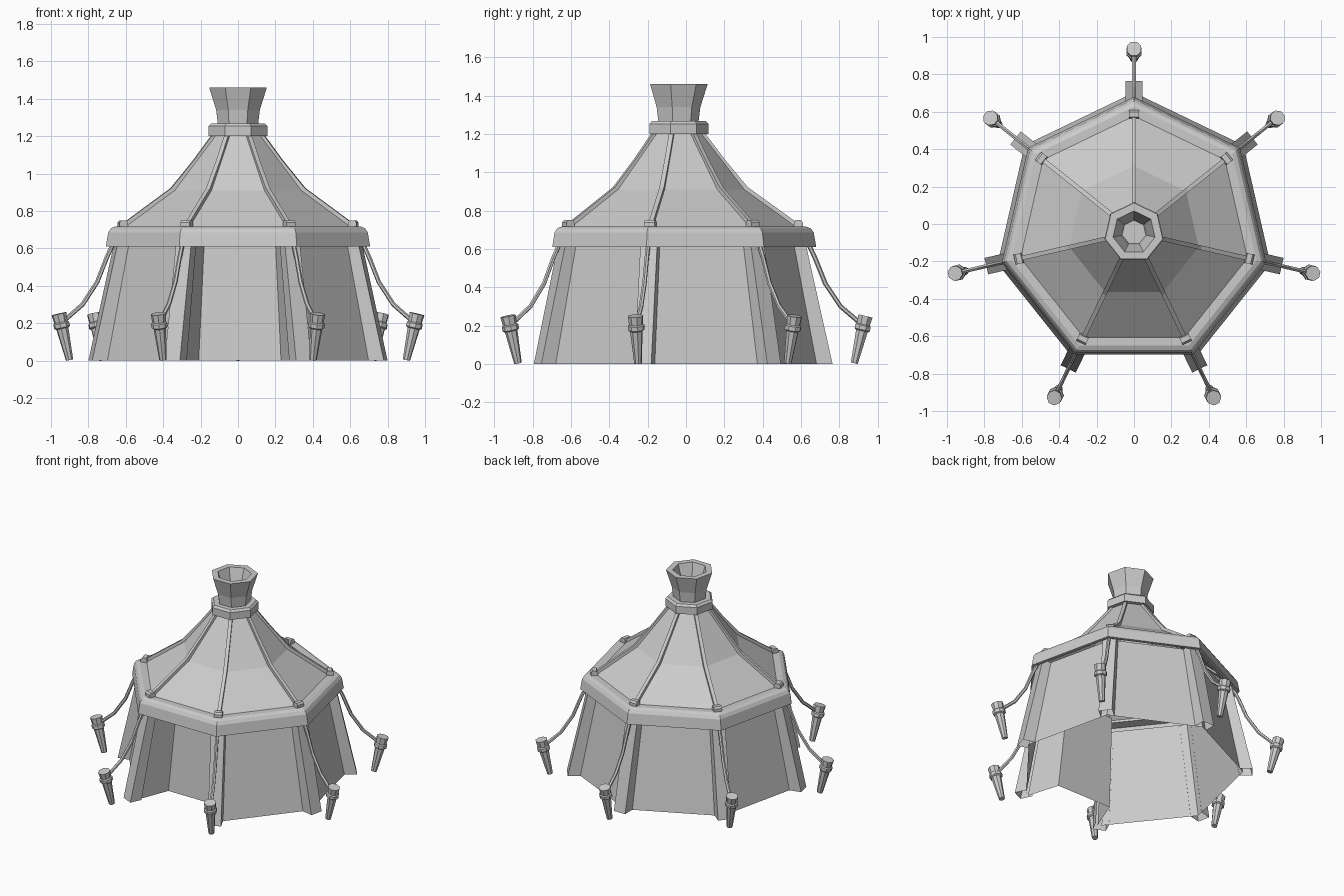
import bpy, math
from mathutils import Vector

if "Cube" in bpy.data.objects:
    bpy.data.objects.remove(bpy.data.objects["Cube"])

CY = -0.045          # centre of the seven-sided plan
N = 7
ANG = [math.pi / 2 + i * 2 * math.pi / N for i in range(N)]


def make(name, verts, faces):
    me = bpy.data.meshes.new(name)
    me.from_pydata([tuple(v) for v in verts], [], faces)
    me.update()
    ob = bpy.data.objects.new(name, me)
    bpy.context.collection.objects.link(ob)
    return ob


def polar(a, r, side, z):
    """Point at distance r along angle a, shifted sideways."""
    return (r * math.cos(a) - side * math.sin(a),
            CY + r * math.sin(a) + side * math.cos(a), z)


def lathe(name, prof, closed=False, floor=False):
    """Seven-sided turned form from (radius, z) points."""
    k = len(prof)
    verts = [polar(a, r, 0, z) for a in ANG for r, z in prof]
    faces = []
    for i in range(N):
        j = (i + 1) % N
        for p in range(k if closed else k - 1):
            q = (p + 1) % k
            faces.append((i * k + p, j * k + p, j * k + q, i * k + q))
    if floor:
        faces.append([i * k + k - 1 for i in range(N)])
    return make(name, verts, faces)


def radial_strip(name, a, prof, w, open_end=False):
    """Box strip: pairs of outer / inner (r, z) points, swept along the profile."""
    verts, faces = [], []
    for (ro, zo), (ri, zi) in prof:
        verts += [polar(a, ro, -w, zo), polar(a, ro, w, zo),
                  polar(a, ri, w, zi), polar(a, ri, -w, zi)]
    for s in range(len(prof) - 1):
        b = s * 4
        for e in range(4):
            f = (e + 1) % 4
            if open_end and e == 2:      # channel: leave the inner side open
                continue
            faces.append((b + e, b + f, b + 4 + f, b + 4 + e))
    e = len(verts) - 4
    if not open_end:
        faces += [(3, 2, 1, 0), (e, e + 1, e + 2, e + 3)]
    return make(name, verts, faces)


def tube(name, pts, radii, sides):
    """Capped tube through points that lie in one upright plane."""
    pts = [Vector(p) for p in pts]
    verts, faces = [], []
    for i, p in enumerate(pts):
        d = (pts[min(i + 1, len(pts) - 1)] - pts[max(i - 1, 0)]).normalized()
        out = Vector((p.x, p.y - CY, 0)).normalized()
        u = out.cross(Vector((0, 0, 1))).normalized()
        v = d.cross(u)
        for s in range(sides):
            t = 2 * math.pi * (s + 0.5) / sides
            verts.append(p + (u * math.cos(t) + v * math.sin(t)) * radii[i])
    for i in range(len(pts) - 1):
        for s in range(sides):
            t = (s + 1) % sides
            b = i * sides
            faces.append((b + s, b + t, b + sides + t, b + sides + s))
    faces.append(list(range(sides))[::-1])
    faces.append([len(verts) - sides + s for s in range(sides)])
    return make(name, verts, faces)


# Roof cloth, eave band, top collar and smoke vent
lathe("roof", [(0.625, 0.715), (0.355, 0.91), (0.125, 1.21)])
lathe("eave_band", [(0.725, 0.61), (0.712, 0.685), (0.697, 0.707), (0.672, 0.717),
                    (0.61, 0.717), (0.61, 0.70), (0.675, 0.69), (0.70, 0.61)],
      closed=True)
lathe("collar", [(0.12, 1.20), (0.162, 1.20), (0.162, 1.253), (0.148, 1.267),
                 (0.10, 1.267)])
lathe("smoke_vent", [(0.11, 1.26), (0.12, 1.34), (0.158, 1.46), (0.115, 1.46),
                     (0.075, 1.34), (0.065, 1.28)], floor=True)

# Wall panels on every side but the front
WB, WT, ZT = 0.748, 0.627, 0.64
for i in range(N):
    a, b = ANG[i], ANG[(i + 1) % N]
    if math.sin(a + math.pi / N) < -0.99:
        continue
    make("wall_panel", [polar(a, WB, 0, 0), polar(b, WB, 0, 0),
                        polar(b, WT, 0, ZT), polar(a, WT, 0, ZT)], [(0, 1, 2, 3)])

# Recessed front entrance: two side flaps and a back panel
make("entrance",
     [(-0.30, -0.73, 0), (-0.21, -0.50, 0), (0.23, -0.50, 0), (0.30, -0.73, 0),
      (-0.25, -0.62, ZT), (-0.18, -0.44, ZT), (0.20, -0.44, ZT), (0.25, -0.62, ZT)],
     [(0, 1, 5, 4), (1, 2, 6, 5), (2, 3, 7, 6)])

for a in ANG:
    # Leaning corner post, a channel closed by the walls behind it
    radial_strip("corner_post", a, [((0.81, 0), (0.725, 0)),
                                    ((0.667, ZT), (0.605, ZT))], 0.045, True)
    # Roof rib and its clip at the eave
    radial_strip("roof_rib", a, [((0.635, 0.73), (0.62, 0.70)),
                                 ((0.368, 0.922), (0.345, 0.90)),
                                 ((0.245, 1.07), (0.225, 1.06)),
                                 ((0.14, 1.21), (0.115, 1.20))], 0.012)
    radial_strip("rib_clip", a, [((0.655, 0.705), (0.61, 0.705)),
                                 ((0.655, 0.737), (0.61, 0.737)),
                                 ((0.645, 0.75), (0.617, 0.75))], 0.027)
    # Slack guy rope
    rope = [(0.68, 0.635), (0.72, 0.55), (0.772, 0.42), (0.852, 0.30), (0.96, 0.208)]
    tube("guy_rope", [polar(a, r, 0, z) for r, z in rope], [0.012] * 5, 6)

    # Tapered peg with a knot ring and a wider head
    def axis(z):
        return polar(a, 0.923 + z * 0.235, 0, z)
    tube("peg", [axis(z) for z in (0.003, 0.18, 0.25)], [0.02, 0.034, 0.041], 8)
    tube("peg_knot", [axis(z) for z in (0.172, 0.178, 0.20, 0.206)],
         [0.036, 0.044, 0.044, 0.036], 8)
